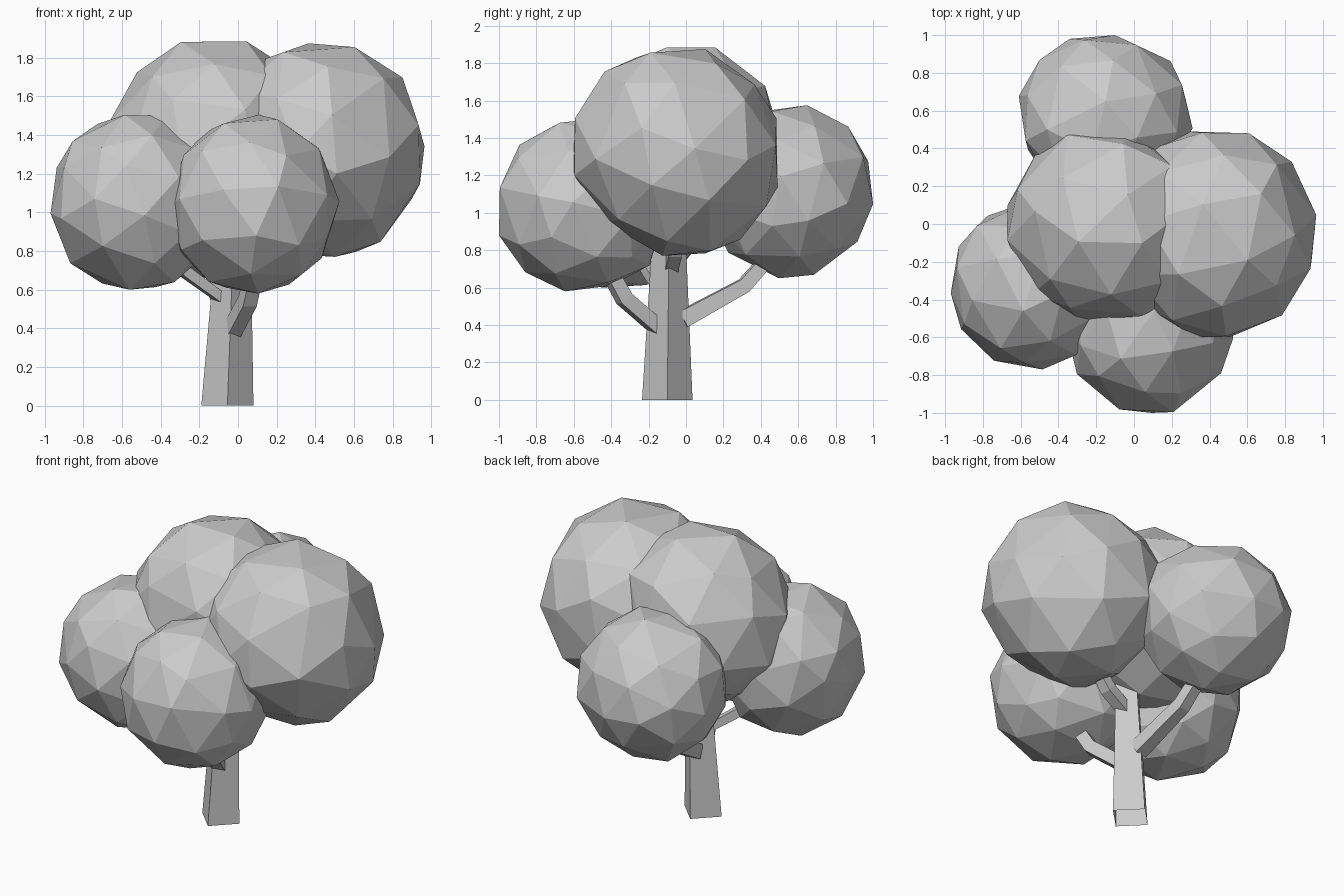
import bpy, bmesh, math, random
from mathutils import Vector, Euler

cube = bpy.data.objects.get("Cube")
if cube:
    bpy.data.objects.remove(cube)

grey = bpy.data.materials.new("light grey")
grey.use_nodes = True
tone = (0.6, 0.6, 0.6, 1)
grey.diffuse_color = tone
grey.node_tree.nodes["Principled BSDF"].inputs["Base Color"].default_value = tone


def add_object(name, bm):
    bmesh.ops.recalc_face_normals(bm, faces=bm.faces)
    mesh = bpy.data.meshes.new(name)
    bm.to_mesh(mesh)
    bm.free()
    mesh.materials.append(grey)
    obj = bpy.data.objects.new(name, mesh)
    bpy.context.collection.objects.link(obj)
    return obj


def leaf_clump(name, low, high, seed, bulges=()):
    """Faceted, uneven ball fitted between two corners; bulges push or dent a side."""
    rng = random.Random(seed)
    bm = bmesh.new()
    bmesh.ops.create_icosphere(bm, subdivisions=2, radius=1)
    turn = Euler([rng.uniform(0, math.tau) for _ in range(3)]).to_matrix()
    for v in bm.verts:
        jitter = Vector([rng.uniform(-1, 1) for _ in range(3)]) * 0.09
        way = turn @ (v.co + jitter).normalized()
        size = rng.uniform(0.98, 1.015)
        for direction, amount in bulges:
            size += amount * max(0, way.dot(Vector(direction).normalized())) ** 4
        v.co = way * size
    for axis in range(3):
        values = [v.co[axis] for v in bm.verts]
        start, span = min(values), max(values) - min(values)
        for v in bm.verts:
            t = (v.co[axis] - start) / span
            v.co[axis] = low[axis] + t * (high[axis] - low[axis])
    # merge nearly flat triangles into larger facets
    bmesh.ops.dissolve_limit(bm, angle_limit=math.radians(7),
                             verts=bm.verts, edges=bm.edges)
    return add_object(name, bm)


def limb(name, points, radii, spin=0, capped=True):
    """Four-sided tapering limb along a path."""
    bm = bmesh.new()
    pts = [Vector(p) for p in points]
    rings = []
    for i, (p, r) in enumerate(zip(pts, radii)):
        along = (pts[min(i + 1, len(pts) - 1)] - pts[max(i - 1, 0)]).normalized()
        side = along.cross(Vector((0, 1, 0) if abs(along.z) > 0.95 else (0, 0, 1))).normalized()
        up = side.cross(along)
        angles = [spin + k * math.pi / 2 for k in range(4)]
        rings.append([bm.verts.new(p + r * (side * math.cos(a) + up * math.sin(a)))
                      for a in angles])
    for a, b in zip(rings, rings[1:]):
        for k in range(4):
            bm.faces.new((a[k], a[(k + 1) % 4], b[(k + 1) % 4], b[k]))
    if capped:
        bm.faces.new(rings[0])
        bm.faces.new(rings[-1])
    return add_object(name, bm)


# Trunk, open underneath, with a level foot
trunk = limb("trunk", [(-0.055, -0.1, 0), (-0.02, -0.09, 0.95)], [0.135, 0.085],
             capped=False)
for v in trunk.data.vertices:
    if v.co.z < 0.1:
        v.co.z = 0

# Branches reaching into each outer clump
square = math.pi / 4
limb("front_branch", [(-0.05, -0.11, 0.35), (0.05, -0.33, 0.54), (0.1, -0.45, 0.76)],
     [0.055, 0.055, 0.05], square)
limb("back_branch", [(-0.05, -0.02, 0.43), (-0.11, 0.31, 0.61), (-0.14, 0.46, 0.78)],
     [0.065, 0.055, 0.05], square)
limb("right_branch", [(-0.05, -0.1, 0.53), (-0.27, -0.2, 0.69), (-0.4, -0.27, 0.82)],
     [0.035, 0.04, 0.04], square)
limb("left_branch", [(0, -0.08, 0.71), (0.15, -0.06, 0.79), (0.27, -0.06, 0.95)],
     [0.05, 0.05, 0.045], square)

# Foliage clumps
leaf_clump("left_foliage", (-0.13, -0.6, 0.77), (0.965, 0.49, 1.875), 3,
           [((0, -1, -1), -0.06), ((0, 1, 1), -0.06), ((0, -1, 1), -0.03),
            ((1, 1, 0), -0.03)])
leaf_clump("top_foliage", (-0.67, -0.51, 0.8), (0.38, 0.49, 1.885), 8,
           [((-1, 1, 0), 0.05), ((0, 1, 0.8), 0.06), ((-1, 0, 1), -0.03)])
leaf_clump("right_foliage", (-0.97, -0.77, 0.6), (-0.1, 0.12, 1.505), 5)
leaf_clump("front_foliage", (-0.365, -1.0, 0.58), (0.525, -0.1, 1.505), 12)
leaf_clump("back_foliage", (-0.61, 0.12, 0.65), (0.31, 1.0, 1.575), 21,
           [((-1, -1, 0), -0.06)])
